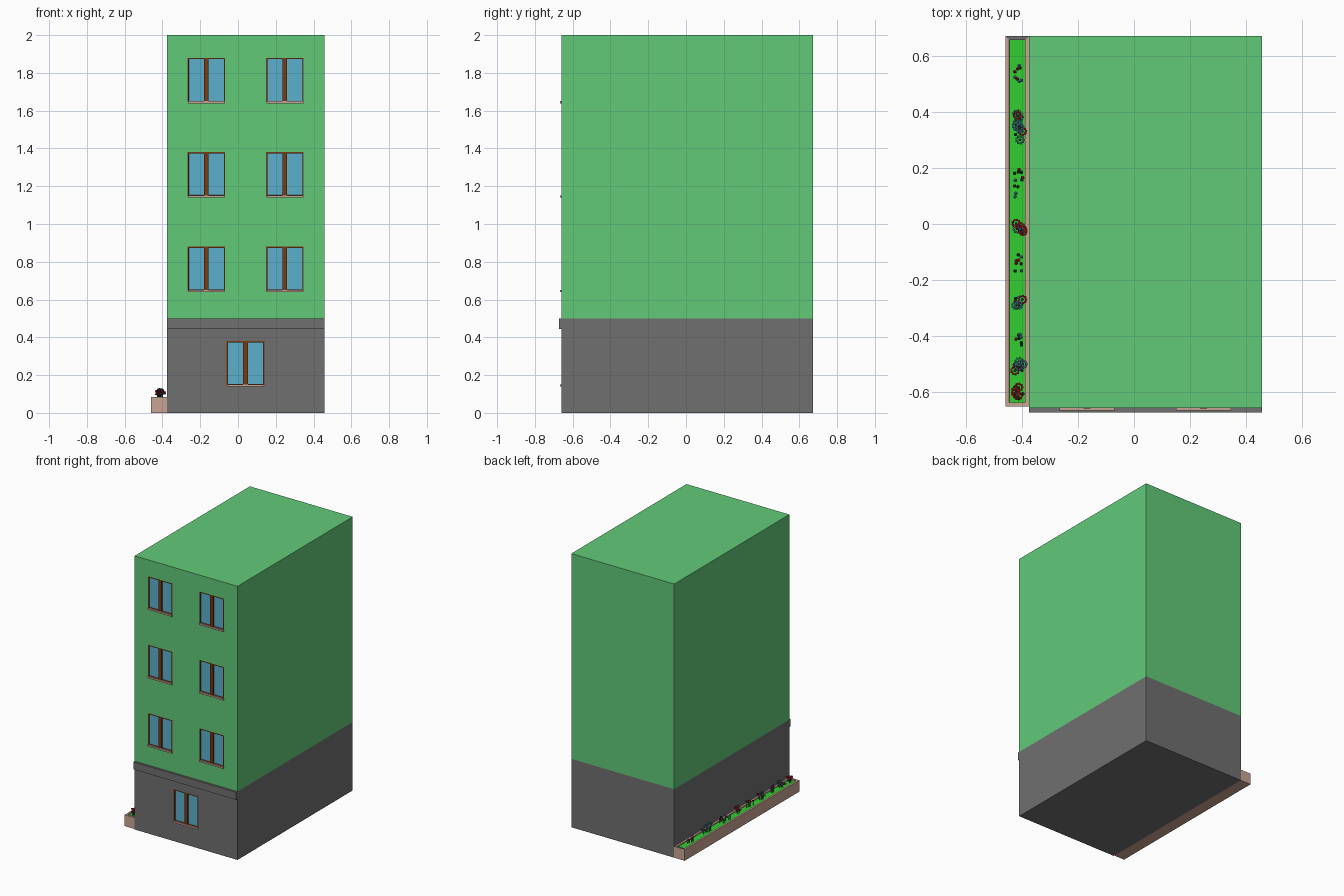
import bpy, bmesh, math, random
from mathutils import Matrix, Vector

if "Cube" in bpy.data.objects:
    bpy.data.objects.remove(bpy.data.objects["Cube"])
random.seed(7)


def material(name, rgb):
    m = bpy.data.materials.new(name)
    m.diffuse_color = (*rgb, 1)
    m.use_nodes = True
    m.node_tree.nodes["Principled BSDF"].inputs["Base Color"].default_value = m.diffuse_color
    return m


GREEN = material("wall green", (0.122, 0.591, 0.191))
GREY = material("base grey", (0.162, 0.162, 0.162))
PINK = material("planter pink", (0.59, 0.376, 0.296))
GRASS = material("grass green", (0.032, 0.61, 0.032))
GLASS = material("window blue", (0.105, 0.434, 0.604))
BROWN = material("frame brown", (0.195, 0.042, 0.006))
RED = material("flower red", (0.55, 0.008, 0.02))
BLUE = material("flower blue", (0.09, 0.27, 0.5))
TEAL = material("leaf teal", (0.05, 0.4, 0.22))
STEM = material("stem dark", (0.03, 0.06, 0.04))

X0, X1, Y0, Y1 = -0.375, 0.457, -0.658, 0.672    # building footprint
WIN_W, WIN_H, RECESS = 0.2, 0.235, 0.01


def finish(bm, name, mats):
    bmesh.ops.recalc_face_normals(bm, faces=bm.faces)
    me = bpy.data.meshes.new(name)
    bm.to_mesh(me)
    bm.free()
    for m in mats:
        me.materials.append(m)
    ob = bpy.data.objects.new(name, me)
    bpy.context.collection.objects.link(ob)
    return ob


def add_box(bm, lo, hi):
    lo, hi = Vector(lo), Vector(hi)
    mat = Matrix.Translation((lo + hi) / 2) @ Matrix.Diagonal((*(hi - lo), 1))
    return bmesh.ops.create_cube(bm, size=1, matrix=mat)["verts"]


def box(name, lo, hi, mat):
    bm = bmesh.new()
    add_box(bm, lo, hi)
    return finish(bm, name, [mat])


def storey_block(name, z0, z1, wall, win_x, win_z):
    """Box with framed, recessed windows cut in its front."""
    bm = bmesh.new()
    add_box(bm, (X0, Y0, z0), (X1, Y1, z1))
    cuts = [((x + d, 0, 0), (1, 0, 0)) for x in win_x for d in (0, WIN_W)]
    cuts += [((0, 0, z + d), (0, 0, 1)) for z in win_z for d in (0, WIN_H)]
    for co, no in cuts:
        geom = bm.verts[:] + bm.edges[:] + bm.faces[:]
        bmesh.ops.bisect_plane(bm, geom=geom, plane_co=co, plane_no=no)
    bm.normal_update()

    def in_window(f):
        c = f.calc_center_median()
        return (f.normal.y < -0.9 and any(x < c.x < x + WIN_W for x in win_x)
                and any(z < c.z < z + WIN_H for z in win_z))

    panes = [f for f in bm.faces if in_window(f)]
    for f in panes:
        f.material_index = 1
    ring = bmesh.ops.inset_individual(bm, faces=panes, thickness=0.01)["faces"]
    ring += bmesh.ops.inset_individual(bm, faces=panes, thickness=0.0005,
                                       depth=-RECESS)["faces"]
    for f in ring:
        f.material_index = 1
    for f in panes:
        f.material_index = 2
    finish(bm, name, [wall, BROWN, GLASS])
    # centre posts and sills
    for x in win_x:
        for z in win_z:
            c = x + WIN_W / 2
            box("window_post", (c - 0.0125, Y0 - 0.001, z + 0.005),
                (c + 0.0125, Y0 + RECESS, z + WIN_H - 0.005), BROWN)
            box("window_sill", (x + 0.002, Y0 - 0.008, z - 0.006),
                (x + WIN_W - 0.002, Y0 + 0.002, z + 0.006), PINK)


storey_block("upper_floors", 0.5, 2.0, GREEN, (-0.268, 0.148),
             (0.645, 1.145, 1.645))
storey_block("ground_floor", 0.0, 0.5, GREY, (-0.06,), (0.145,))
box("front_ledge", (X0, Y0 - 0.015, 0.445), (X1, Y0 + 0.002, 0.5), GREY)

# planter: box with rim and sunken grass; rear rim strip is grey
bm = bmesh.new()
add_box(bm, (-0.46, -0.652, 0), (X0, Y1, 0.083))
bm.normal_update()
top = [f for f in bm.faces if f.normal.z > 0.9]
rim = bmesh.ops.inset_individual(bm, faces=top, thickness=0.02)["faces"]
for f in rim:
    if f.calc_center_median().y > 0.6:
        f.material_index = 1
bmesh.ops.inset_individual(bm, faces=top, thickness=0.0005, depth=-0.008)
top[0].material_index = 2
finish(bm, "planter", [PINK, GREY, GRASS])

# flowers: clusters of stems with round buds or petalled blooms
bm = bmesh.new()


def paint(verts, idx):
    for f in {f for v in verts for f in v.link_faces}:
        f.material_index = idx


def ball(p, r, idx, squash=1.0):
    mat = Matrix.Translation(p) @ Matrix.Diagonal((1, 1, squash, 1))
    paint(bmesh.ops.create_icosphere(bm, subdivisions=1, radius=r, matrix=mat)["verts"], idx)


def flower(x, y, z, petals, idx):
    h = z - 0.075
    paint(bmesh.ops.create_cone(bm, segments=5, radius1=0.0015, radius2=0.0015, depth=h,
          matrix=Matrix.Translation((x, y, 0.075 + h / 2)))["verts"], 3)
    if not petals:
        ball((x, y, z), 0.007, idx)
        return
    ball((x, y, z), 0.006, 3, 0.6)
    tilt = Matrix.Rotation(random.uniform(-0.5, 0.5), 3, 'X')
    for i in range(9):
        a = i * math.tau / 9
        off = tilt @ Vector((math.cos(a), math.sin(a), 0)) * 0.013
        ball(Vector((x, y, z)) + off, 0.005, idx, 0.6)


# centre y, half length, bloom count, bud count
for cy, half, blooms, buds in ((0.55, 0.045, 0, 9), (0.345, 0.05, 9, 3),
                               (0.145, 0.055, 0, 12), (-0.025, 0.03, 5, 2),
                               (-0.14, 0.035, 0, 8), (-0.278, 0.018, 3, 3),
                               (-0.41, 0.025, 0, 7), (-0.507, 0.028, 5, 2),
                               (-0.603, 0.02, 4, 3)):
    for i in range(blooms + buds):
        flower(random.uniform(-0.427, -0.397), cy + random.uniform(-half, half),
               random.uniform(0.095, 0.125), i < blooms,
               random.choice((0, 0, 1, 2)) if i < blooms else random.choice((0, 1, 3, 3)))
finish(bm, "flowers", [RED, BLUE, TEAL, STEM])
